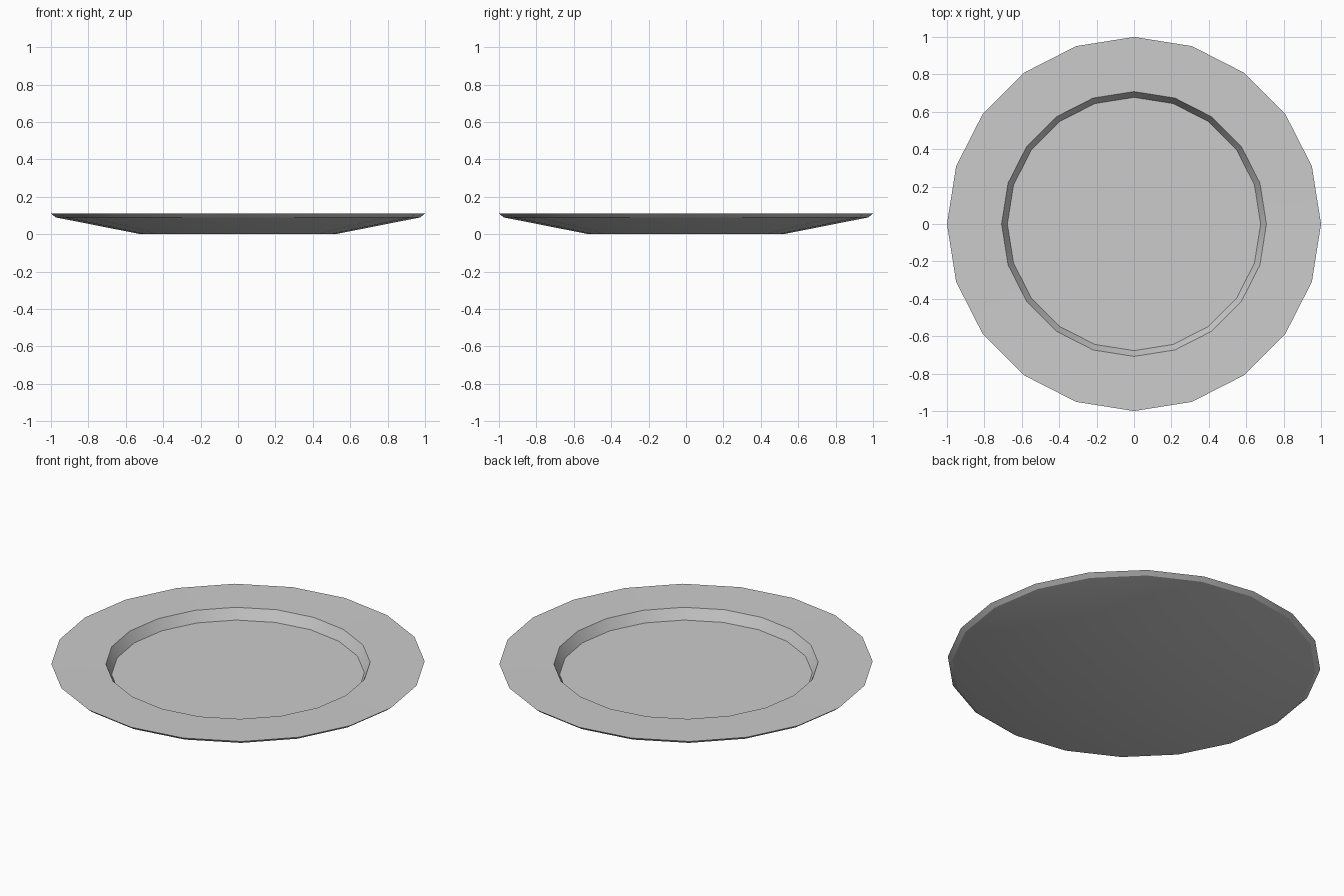
import bpy, bmesh, math

if "Cube" in bpy.data.objects:
    bpy.data.objects.remove(bpy.data.objects["Cube"])

SIDES = 20
# plate cross-section (radius, height), from underside round to the well floor
PROFILE = [(0.52, 0.0), (0.975, 0.09), (1.0, 0.11), (0.708, 0.107), (0.677, 0.046)]

bm = bmesh.new()
rings = []
for r, z in PROFILE:
    rings.append([bm.verts.new((r * math.cos(2 * math.pi * i / SIDES),
                                r * math.sin(2 * math.pi * i / SIDES), z))
                  for i in range(SIDES)])

# walls between neighbouring rings
for low, high in zip(rings, rings[1:]):
    for i in range(SIDES):
        j = (i + 1) % SIDES
        bm.faces.new((low[i], low[j], high[j], high[i]))

# foot and well floor
bm.faces.new(rings[0][::-1])
bm.faces.new(rings[-1])
bmesh.ops.recalc_face_normals(bm, faces=bm.faces)

mesh = bpy.data.meshes.new("plate")
bm.to_mesh(mesh)
bm.free()
plate = bpy.data.objects.new("plate", mesh)
bpy.context.collection.objects.link(plate)

# smooth round the plate, crisp rim and well edges
bpy.context.view_layer.objects.active = plate
plate.select_set(True)
bpy.ops.object.shade_smooth_by_angle(angle=math.radians(25))
